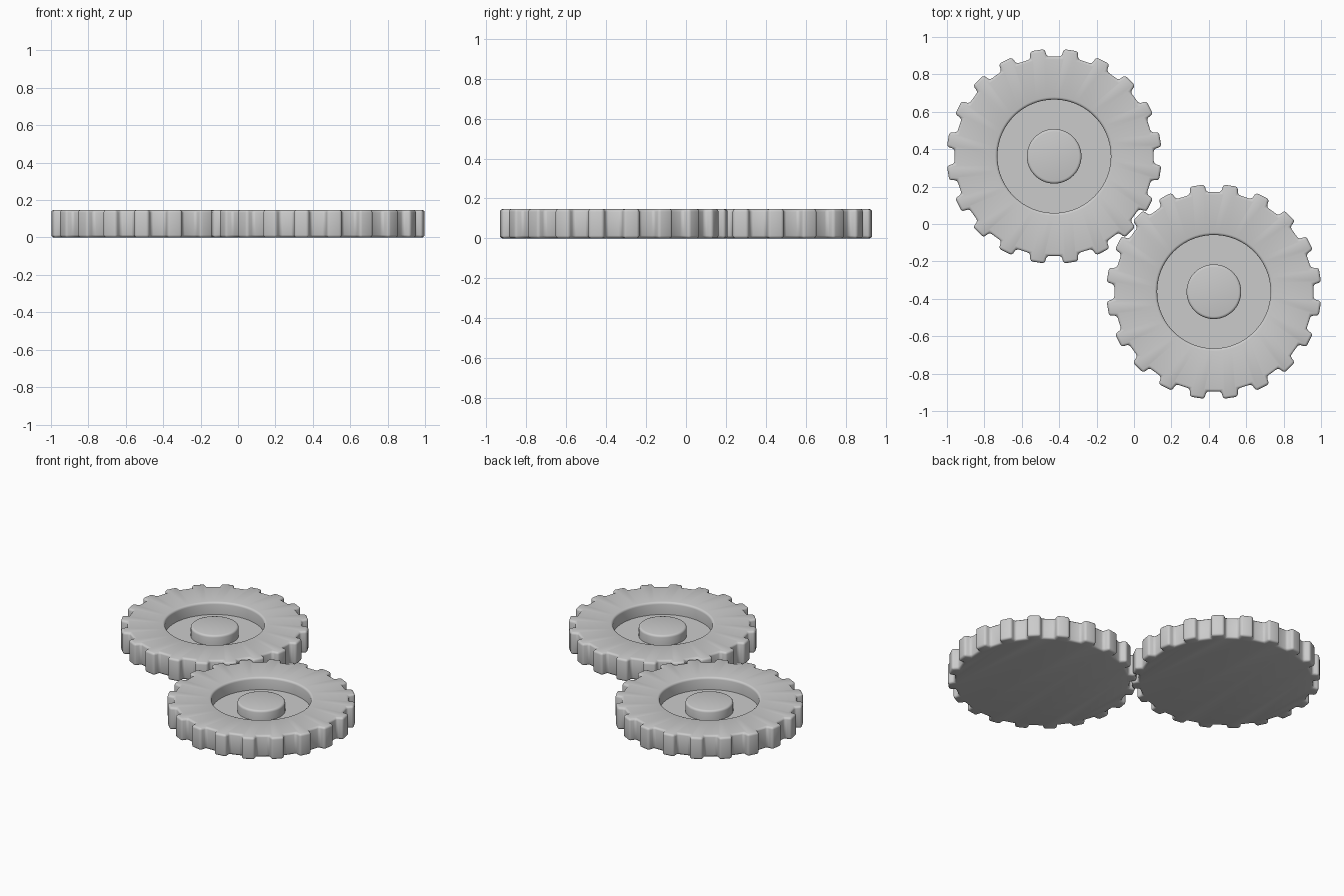
import bpy, bmesh
from math import cos, sin, pi, radians
from mathutils import Matrix, Vector

if "Cube" in bpy.data.objects:
    bpy.data.objects.remove(bpy.data.objects["Cube"])

TEETH, HEIGHT, FLOOR, HUB_TOP = 20, 0.147, 0.065, 0.132
TIP_R, ROOT_R = 0.574, 0.532
RECESS_R, HUB_R = 0.303, 0.146

grey = bpy.data.materials.new("light grey")
grey.use_nodes = True
colour = (0.6, 0.6, 0.6, 1)
grey.diffuse_color = colour
grey.node_tree.nodes["Principled BSDF"].inputs["Base Color"].default_value = colour


def tooth_outline():
    """Closed outline of the toothed rim, four points per tooth."""
    tooth = ((ROOT_R, -0.045), (TIP_R, -0.039), (TIP_R, 0.039), (ROOT_R, 0.045))
    points = []
    for i in range(TEETH):
        turn = Matrix.Rotation((i + 0.5) * 2 * pi / TEETH, 2)
        points += [turn @ Vector(p) for p in tooth]
    return points


def circle_outline(radius):
    """Circle with as many points as the toothed rim, starting at the same angle."""
    count = TEETH * 4
    return [(radius * cos(a), radius * sin(a))
            for a in (radians(4.5) + 2 * pi * i / count for i in range(count))]


def make_gear(name, x, y):
    bm = bmesh.new()
    rim, recess, hub = tooth_outline(), circle_outline(RECESS_R), circle_outline(HUB_R)
    # Rim wall, top face, recess wall, recess floor and hub wall as stacked loops
    levels = ((rim, 0), (rim, HEIGHT), (recess, HEIGHT), (recess, FLOOR),
              (hub, FLOOR), (hub, HUB_TOP))
    loops = [[bm.verts.new((p[0], p[1], z)) for p in outline] for outline, z in levels]
    for low, high in zip(loops, loops[1:]):
        for i in range(len(low)):
            j = (i + 1) % len(low)
            bm.faces.new((low[i], low[j], high[j], high[i]))
    bm.faces.new(loops[0][::-1])
    bm.faces.new(loops[-1])
    bmesh.ops.recalc_face_normals(bm, faces=bm.faces)

    # Soften every sharp edge except the corners on the recess floor
    sharp = [e for e in bm.edges if e.calc_face_angle() > 0.4
             and not all(abs(v.co.z - FLOOR) < 0.001 for v in e.verts)]
    bmesh.ops.bevel(bm, geom=sharp, offset=0.014, offset_type='OFFSET', segments=3,
                    profile=0.5, affect='EDGES', clamp_overlap=True)

    mesh = bpy.data.meshes.new(name)
    bm.to_mesh(mesh)
    bm.free()
    mesh.materials.append(grey)
    gear = bpy.data.objects.new(name, mesh)
    gear.location = (x, y, 0)
    bpy.context.collection.objects.link(gear)
    bpy.ops.object.select_all(action='DESELECT')
    gear.select_set(True)
    bpy.context.view_layer.objects.active = gear
    bpy.ops.object.shade_smooth_by_angle(angle=radians(40))


make_gear("back_gear", -0.427, 0.362)
make_gear("front_gear", 0.427, -0.362)
